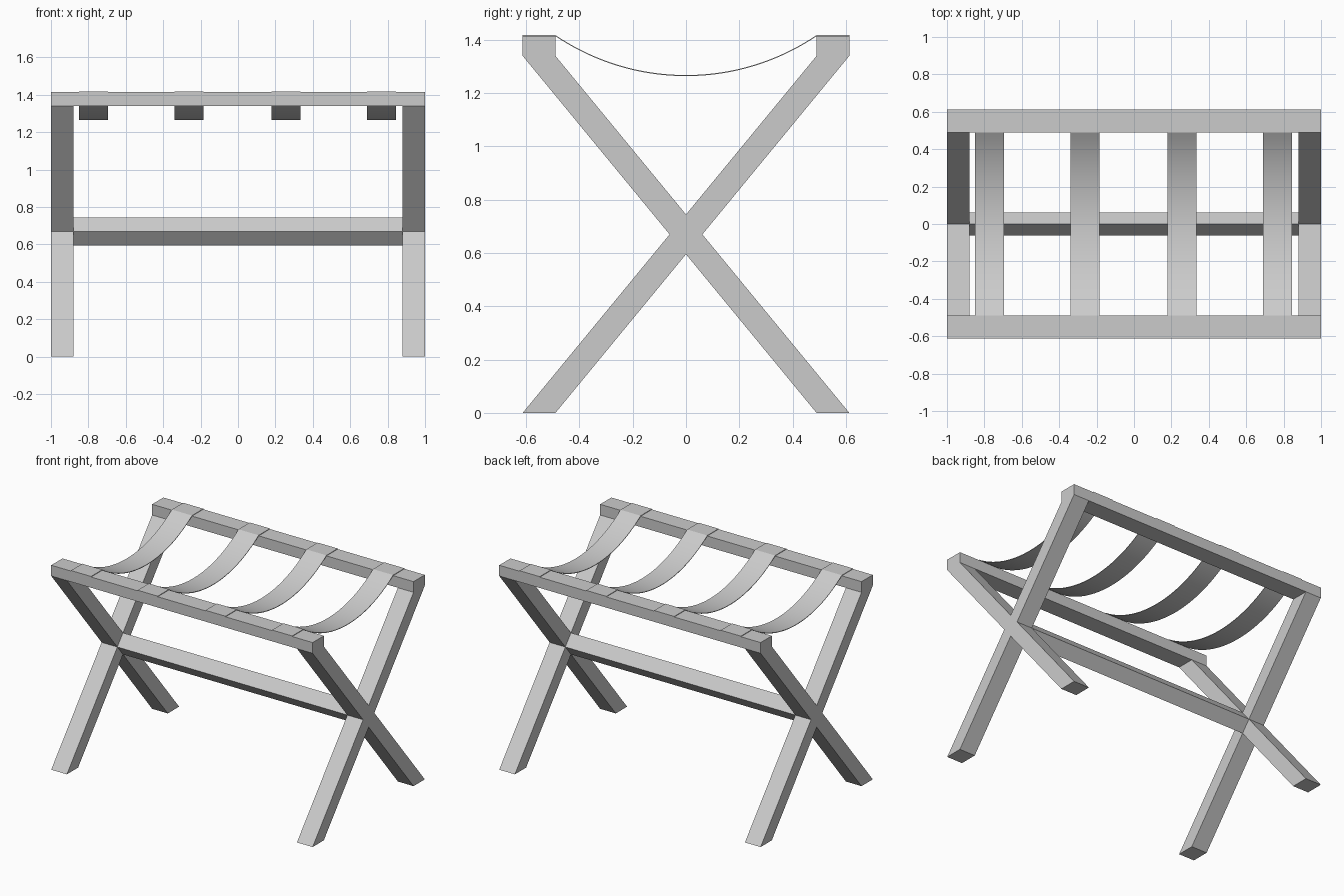
import bpy
import bmesh
import math

cube = bpy.data.objects.get("Cube")
if cube:
    bpy.data.objects.remove(cube, do_unlink=True)

# One matte grey for frame and straps
grey = bpy.data.materials.new("light grey")
grey.use_nodes = True
colour = (0.6, 0.6, 0.6, 1)
grey.diffuse_color = colour
grey.node_tree.nodes["Principled BSDF"].inputs["Base Color"].default_value = colour

OUT, IN = 0.613, 0.49       # outer and inner reach of feet and rails
RAIL_Z, TOP = 1.34, 1.414   # underside and top of the rails
LEG_IN = 0.88               # inner face of the legs


def extrude_x(name, profile, x0, x1, smooth=False):
    """Prism with a (y, z) profile running from x0 to x1."""
    bm = bmesh.new()
    face = bm.faces.new([bm.verts.new((x0, y, z)) for y, z in profile])
    new = bmesh.ops.extrude_face_region(bm, geom=[face])["geom"]
    verts = [v for v in new if isinstance(v, bmesh.types.BMVert)]
    bmesh.ops.translate(bm, verts=verts, vec=(x1 - x0, 0, 0))
    bmesh.ops.recalc_face_normals(bm, faces=bm.faces)
    mesh = bpy.data.meshes.new(name)
    bm.to_mesh(mesh)
    bm.free()
    mesh.materials.append(grey)
    obj = bpy.data.objects.new(name, mesh)
    bpy.context.collection.objects.link(obj)
    if smooth:
        bpy.ops.object.select_all(action="DESELECT")
        obj.select_set(True)
        bpy.context.view_layer.objects.active = obj
        bpy.ops.object.shade_smooth_by_angle(angle=math.radians(20))
    return obj


# Crossed legs at both ends
for side, x0, x1 in (("right", -1, -LEG_IN), ("left", LEG_IN, 1)):
    for lean, s in (("front_foot", 1), ("back_foot", -1)):
        extrude_x(f"{side}_{lean}_leg",
                  [(-OUT * s, 0), (-IN * s, 0), (OUT * s, RAIL_Z), (IN * s, RAIL_Z)],
                  x0, x1)

# Top rails
for name, s in (("front_rail", -1), ("back_rail", 1)):
    extrude_x(name, [(IN * s, RAIL_Z), (OUT * s, RAIL_Z), (OUT * s, TOP), (IN * s, TOP)], -1, 1)

# Diamond stretcher through the crossing
mid = RAIL_Z / 2
half_y = (OUT - IN) / 2
half_z = half_y * RAIL_Z / (OUT + IN)
extrude_x("stretcher", [(0, mid - half_z), (half_y, mid), (0, mid + half_z), (-half_y, mid)],
          -LEG_IN, LEG_IN)

# Sagging straps laid over the rails
THICK = 0.004
SAG = 0.15
radius = (IN ** 2 + SAG ** 2) / (2 * SAG)
sweep = math.asin(IN / radius)
STEPS = 32
arc = []
for i in range(STEPS + 1):
    a = sweep * (2 * i / STEPS - 1)
    arc.append((radius * math.sin(a), TOP - SAG + radius * (1 - math.cos(a))))
under = [(-OUT, TOP)] + arc + [(OUT, TOP)]
profile = under + [(y, z + THICK) for y, z in reversed(under)]
for i, x in enumerate((-0.772, -0.262, 0.257, 0.767)):
    extrude_x(f"strap_{i + 1}", profile, x - 0.077, x + 0.077, smooth=True)
